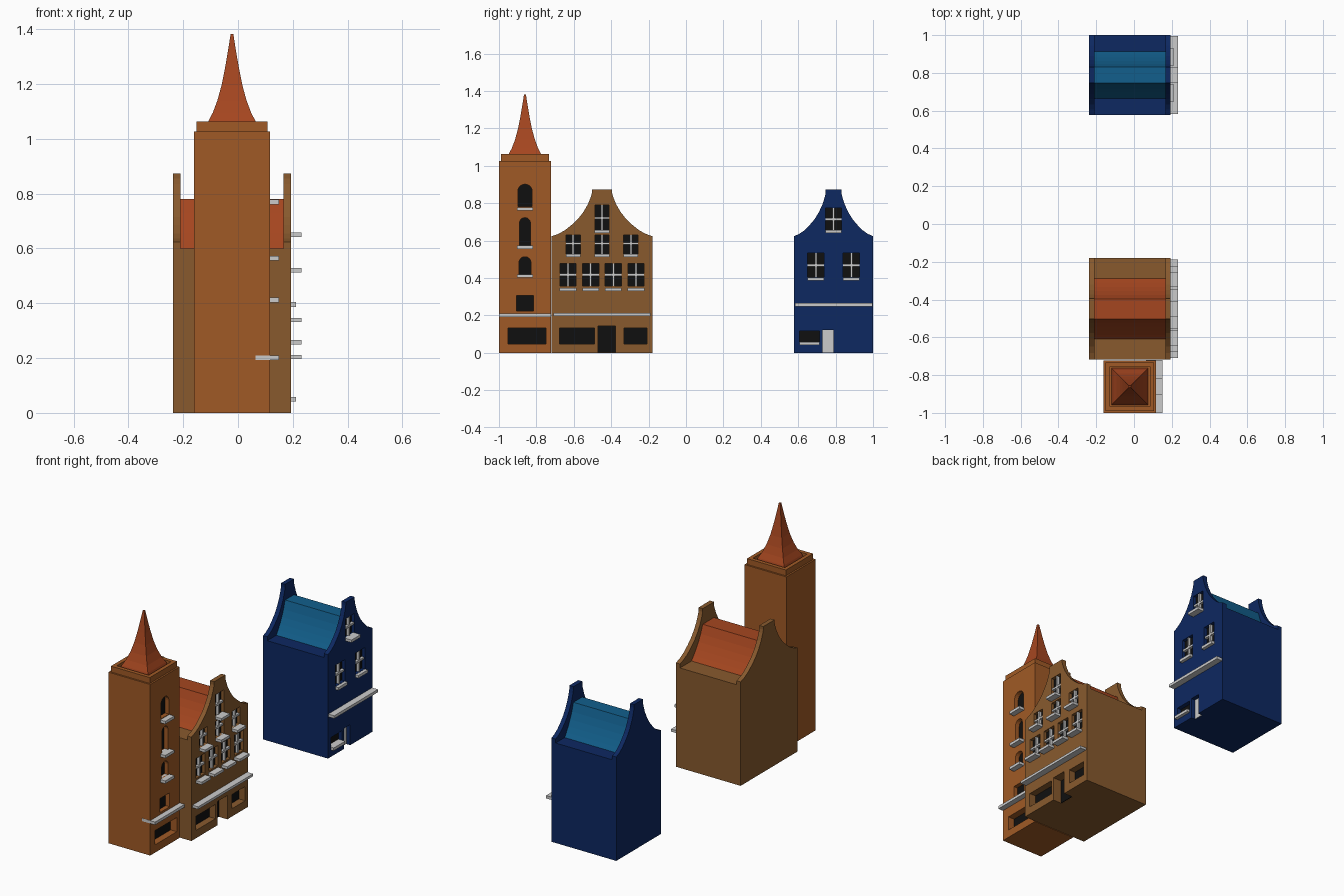
import bpy, bmesh, math

if "Cube" in bpy.data.objects:
    bpy.data.objects.remove(bpy.data.objects["Cube"])

def material(name, rgb):
    m = bpy.data.materials.new(name)
    m.diffuse_color = (*rgb, 1)
    m.use_nodes = True
    m.node_tree.nodes["Principled BSDF"].inputs["Base Color"].default_value = m.diffuse_color
    return m

ORANGE = material("orange_brick", (0.352, 0.102, 0.019))
BROWN = material("brown_brick", (0.246, 0.102, 0.027))
NAVY = material("navy_brick", (0.004, 0.021, 0.12))
RED = material("red_tiles", (0.376, 0.061, 0.014))
TEAL = material("teal_tiles", (0.006, 0.114, 0.263))
BLACK = material("dark_glass", (0.005, 0.005, 0.005))

def finish(name, bm, mat=None):
    bmesh.ops.recalc_face_normals(bm, faces=bm.faces)
    me = bpy.data.meshes.new(name)
    bm.to_mesh(me)
    bm.free()
    ob = bpy.data.objects.new(name, me)
    bpy.context.collection.objects.link(ob)
    if mat:
        me.materials.append(mat)
    return ob

def add_prism(bm, pts, x0, x1):
    # (y, z) outline extruded along x
    f = bm.faces.new([bm.verts.new((x0, y, z)) for y, z in pts])
    r = bmesh.ops.extrude_face_region(bm, geom=[f])
    vs = [v for v in r["geom"] if isinstance(v, bmesh.types.BMVert)]
    bmesh.ops.translate(bm, verts=vs, vec=(x1 - x0, 0, 0))

def prism(name, pts, x0, x1, mat=None):
    bm = bmesh.new()
    add_prism(bm, pts, x0, x1)
    return finish(name, bm, mat)

def rect(yc, w, z0, z1):
    return [(yc - w/2, z0), (yc + w/2, z0), (yc + w/2, z1), (yc - w/2, z1)]

def arch(yc, w, z0, z1, n=10):
    r = w / 2
    return [(yc - r, z0), (yc + r, z0)] + [
        (yc + r*math.cos(math.pi*i/n), z1 - r + r*math.sin(math.pi*i/n)) for i in range(n + 1)]

def carve(ob, shapes):
    # shapes: list of (outline, x0, x1)
    bm = bmesh.new()
    for pts, x0, x1 in shapes:
        add_prism(bm, pts, x0, x1)
    cutter = finish("cutter", bm)
    cutter.hide_render = True
    mod = ob.modifiers.new("openings", 'BOOLEAN')
    mod.operation, mod.solver, mod.object = 'DIFFERENCE', 'EXACT', cutter
    bpy.context.view_layer.objects.active = ob
    bpy.ops.object.modifier_apply(modifier=mod.name)
    bpy.data.objects.remove(cutter)

def openings(label, ob, front, items):
    # items: (outline, depth, glass material)
    carve(ob, [(p, front - d, front + 0.05) for p, d, _ in items])
    for i, (p, d, m) in enumerate(items):
        p = [(y, max(z, 0.001)) for y, z in p]
        prism(f"{label}_pane_{i+1}", p, front - d - 0.001, front - d + 0.004, m)

def ledge(name, yc, w, z0, z1, x0, x1):
    prism(name, rect(yc, w, z0, z1), x0, x1)

def window_cross(name, yc, w, z0, z1, front, rails):
    bm = bmesh.new()
    add_prism(bm, rect(yc, 0.011, z0, z1), front - 0.022, front - 0.004)
    for t in rails:
        zc = z0 + (z1 - z0)*t
        add_prism(bm, rect(yc, w, zc - 0.006, zc + 0.006), front - 0.022, front - 0.004)
    finish(name, bm)

XB, XF, T = -0.237, 0.193, 0.027
GABLE = [(1, .624), (.87, .636), (.74, .655), (.6, .685), (.48, .715), (.37, .753),
         (.28, .795), (.22, .835), (.2, .855), (.2, .874)]
ROOF = [(1, .598), (.86, .625), (.72, .655), (.58, .69), (.45, .73), (.33, .78)]

def mirrored(half, yc, w):
    return [(yc + f*w, z) for f, z in half] + [(yc - f*w, z) for f, z in reversed(half)]

def gabled_house(label, yc, hw, wall, tiles, windows, ground):
    # walls with two raised gables and the roof set between them
    body = prism(label + "_walls", mirrored([(1, 0)] + GABLE, yc, hw), XB, XF, wall)
    carve(body, [(rect(yc, 2*hw + 0.2, 0.6, 1.0), XB + T, XF - T)])
    prism(label + "_roof", mirrored(ROOF, yc, hw*0.6), XB + T, XF - T, tiles)
    items = [(rect(y, w, z0, z1), 0.024, BLACK) for y, w, z0, z1, *_ in windows]
    openings(label, body, XF, items + ground)
    for i, (y, w, z0, z1, rails, s0, s1, sx) in enumerate(windows):
        window_cross(f"{label}_window_frame_{i+1}", y, w, z0, z1, XF, rails)
        ledge(f"{label}_sill_{i+1}", y, w + 0.002, s0, s1, XF - 0.01, sx)

# Brown house
yc = -0.449
wins = [(yc + (i - 1.5)*0.121, 0.087, 0.357, 0.478, (0.5,), 0.331, 0.347, 0.232) for i in range(4)]
wins += [(yc + i*0.154, 0.077, 0.528, 0.63, (0.55,), 0.512, 0.528, 0.232) for i in (-1, 0, 1)]
wins += [(yc, 0.077, 0.653, 0.79, (0.5,), 0.642, 0.658, 0.232)]
gabled_house("brown_house", yc, 0.269, BROWN, RED, wins, [
    (rect(-0.583, 0.187, 0.047, 0.132), 0.045, BLACK),
    (rect(-0.27, 0.125, 0.047, 0.132), 0.045, BLACK),
    (rect(-0.424, 0.094, -0.05, 0.143), 0.06, BLACK)])
ledge("brown_house_band", yc, 0.52, 0.197, 0.212, XF - 0.01, 0.232)

# Navy house
yc = 0.789
wins = [(yc + s*0.095, 0.087, 0.405, 0.533, (0.5,), 0.387, 0.404, 0.212) for s in (-1, 1)]
wins += [(yc, 0.085, 0.655, 0.775, (0.5,), 0.642, 0.658, 0.232)]
gabled_house("navy_house", yc, 0.211, NAVY, TEAL, wins, [
    (rect(0.66, 0.107, 0.057, 0.116), 0.03, BLACK),
    (rect(0.759, 0.06, -0.05, 0.123), 0.03, None)])
ledge("navy_house_band", yc, 0.415, 0.249, 0.266, XF - 0.01, 0.232)
ledge("navy_house_low_sill", 0.66, 0.109, 0.041, 0.058, XF - 0.03, 0.212)

# Tower
tx, ty, fx = -0.022, -0.861, 0.117
tower = prism("tower_walls", rect(ty, 0.278, 0, 1.027), -0.161, fx, ORANGE)
openings("tower", tower, fx, [
    (arch(ty, 0.077, 0.782, 0.902), 0.03, BLACK),
    (arch(ty, 0.058, 0.573, 0.723), 0.03, BLACK),
    (arch(ty, 0.064, 0.42, 0.514), 0.03, BLACK),
    (rect(ty, 0.09, 0.223, 0.307), 0.03, BLACK),
    (rect(-0.85, 0.205, 0.047, 0.132), 0.045, BLACK)])
for i, z in enumerate((0.761, 0.556, 0.403)):
    ledge(f"tower_sill_{i+1}", ty, 0.086, z, z + 0.017, fx - 0.02, 0.15)
ledge("tower_band", ty, 0.28, 0.193, 0.21, 0.063, 0.15)

# Hollow parapet on the tower
rim = prism("tower_parapet", rect(ty, 0.258, 1.02, 1.062), tx - 0.129, tx + 0.129, ORANGE)
carve(rim, [(rect(ty, 0.212, 1.03, 1.2), tx - 0.106, tx + 0.106)])

# Flared four-sided spire
bm = bmesh.new()
rings = []
for h, z in [(.098, 1.028), (.087, 1.062), (.07, 1.095), (.053, 1.14), (.038, 1.195),
             (.025, 1.26), (.013, 1.33), (.005, 1.382)]:
    rings.append([bm.verts.new((tx + a*h, ty + b*h, z)) for a, b in ((-1, -1), (1, -1), (1, 1), (-1, 1))])
for lo, hi in zip(rings, rings[1:]):
    for i in range(4):
        j = (i + 1) % 4
        bm.faces.new((lo[i], lo[j], hi[j], hi[i]))
bm.faces.new(rings[0])
bm.faces.new(rings[-1])
finish("tower_spire", bm, RED)
